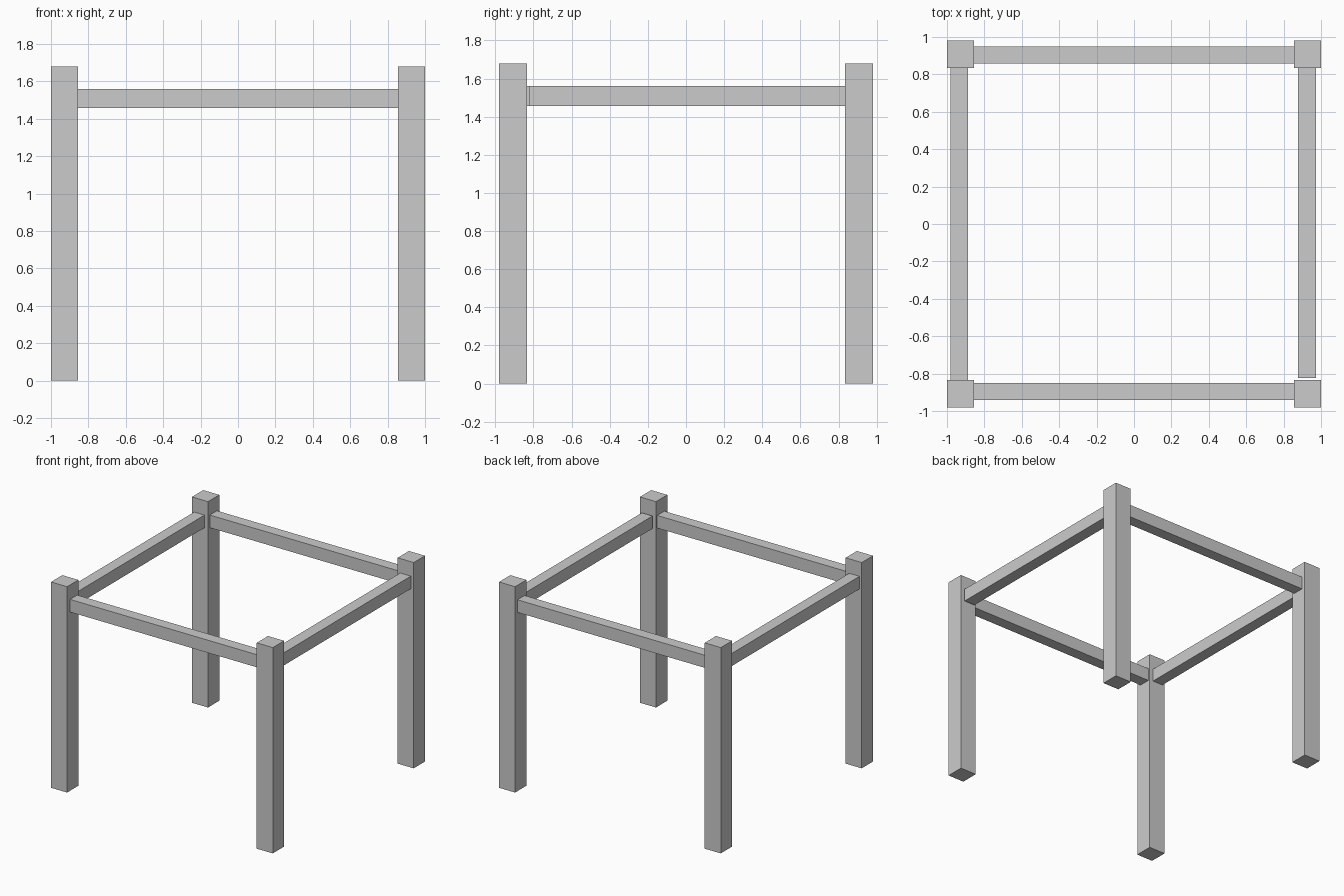
import bpy

if "Cube" in bpy.data.objects:
    bpy.data.objects.remove(bpy.data.objects["Cube"])


def box(name, x, y, z):
    """Box spanning the given (min, max) ranges."""
    spans = (x, y, z)
    bpy.ops.mesh.primitive_cube_add(size=1, location=[(a + b) / 2 for a, b in spans])
    ob = bpy.context.object
    ob.name = name
    ob.scale = [b - a for a, b in spans]
    bpy.ops.object.transform_apply(location=False, rotation=False, scale=True)
    return ob


HX, HY = 1.0, 0.98            # outer half width and depth
LEG, HEIGHT = 0.145, 1.678    # leg thickness and height
IX, IY = HX - LEG, HY - LEG   # inner faces of the legs
RAIL_Z = (1.457, 1.56)

# Four square corner legs
for side, sx in (("left", -1), ("right", 1)):
    for end, sy in (("front", -1), ("back", 1)):
        box(f"{end}_{side}_leg",
            sorted((sx * IX, sx * HX)), sorted((sy * IY, sy * HY)), (0, HEIGHT))

# Rails between the legs; the right one stops just short of the front leg
box("front_rail", (-IX, IX), (-0.942, -0.85), RAIL_Z)
box("back_rail", (-IX, IX), (0.858, 0.95), RAIL_Z)
box("left_rail", (-0.98, -0.887), (-IY, IY), RAIL_Z)
box("right_rail", (0.878, 0.974), (-0.823, IY + 0.012), RAIL_Z)
